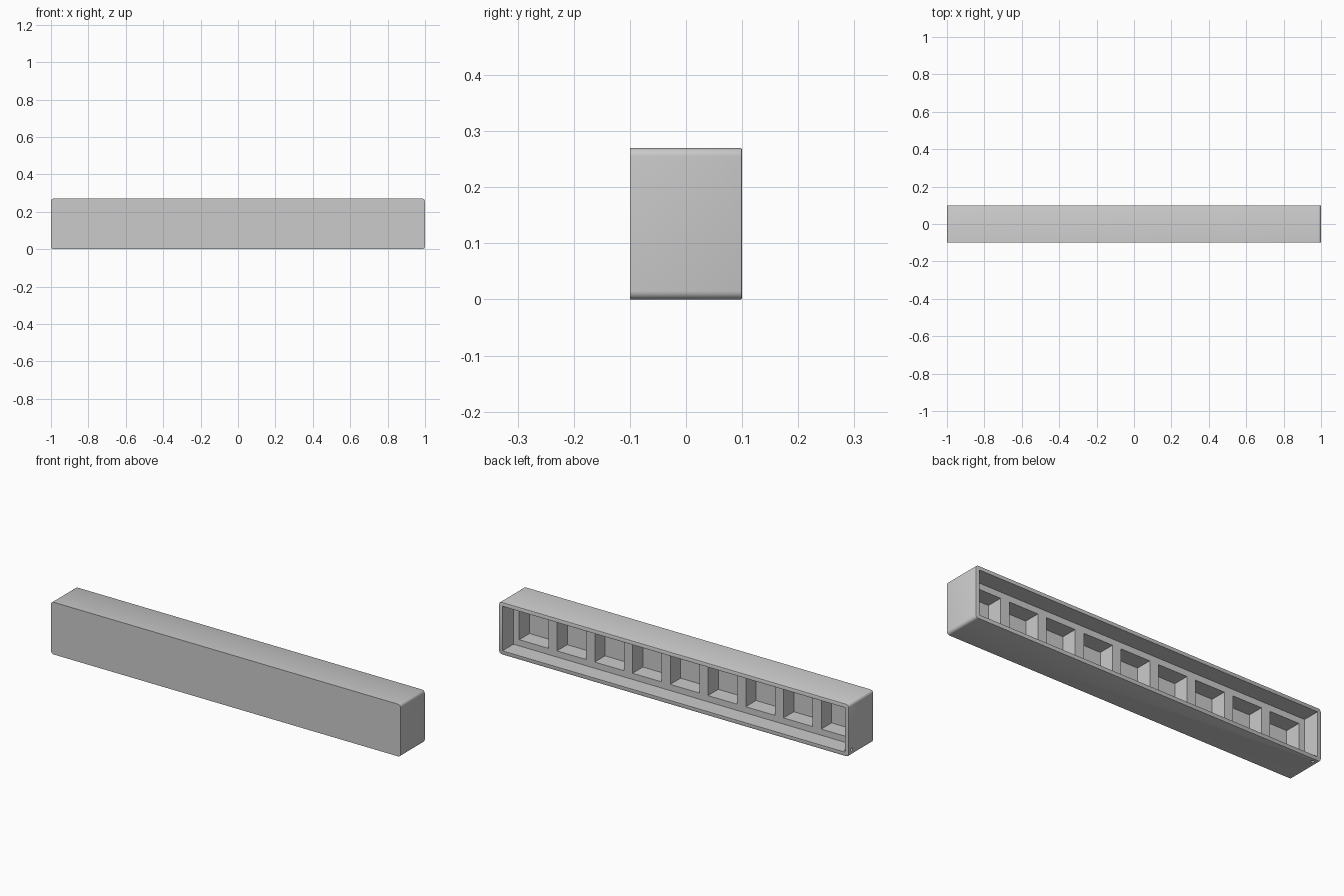
import bpy, bmesh, math
from mathutils import Matrix

if "Cube" in bpy.data.objects:
    bpy.data.objects.remove(bpy.data.objects["Cube"], do_unlink=True)

LENGTH, DEPTH, HEIGHT = 2.0, 0.2, 0.27
WALL, RADIUS, LIP = 0.02, 0.015, 0.003
PITCH, POCKET, COUNT = 0.216, 0.166, 9
MID_Y, POCKET_Y = 0.01, -0.074

grey = bpy.data.materials.new("light grey")
grey.use_nodes = True
color = (0.6, 0.6, 0.6, 1)
grey.diffuse_color = color
grey.node_tree.nodes["Principled BSDF"].inputs["Base Color"].default_value = color


def make_object(name, bm):
    mesh = bpy.data.meshes.new(name)
    bmesh.ops.recalc_face_normals(bm, faces=bm.faces)
    bm.to_mesh(mesh)
    bm.free()
    obj = bpy.data.objects.new(name, mesh)
    bpy.context.collection.objects.link(obj)
    mesh.materials.append(grey)
    return obj


def add_box(bm, x, y, z):
    """Box from (low, high) pairs; returns its vertices."""
    size = Matrix.Diagonal((x[1] - x[0], y[1] - y[0], z[1] - z[0], 1))
    place = Matrix.Translation((sum(x) / 2, sum(y) / 2, sum(z) / 2))
    return bmesh.ops.create_cube(bm, size=1, matrix=place @ size)["verts"]


def cut(target, cutter):
    mod = target.modifiers.new(cutter.name, "BOOLEAN")
    mod.operation, mod.solver, mod.object = "DIFFERENCE", "EXACT", cutter
    cutter.hide_render = True
    cutter.hide_set(True)


# Long housing with rounded lengthwise corners and a fine lip at the back
bm = bmesh.new()
add_box(bm, (-LENGTH / 2, LENGTH / 2), (-DEPTH / 2, DEPTH / 2), (0, HEIGHT))
corners = [e for e in bm.edges if abs(e.verts[0].co.y - e.verts[1].co.y) > 0.1]
bmesh.ops.bevel(bm, geom=corners, offset=RADIUS, segments=6, profile=0.5, affect="EDGES")
rim = [e for e in bm.edges if all(v.co.y > DEPTH / 2 - 0.001 for v in e.verts)]
bmesh.ops.bevel(bm, geom=rim, offset=LIP, segments=2, profile=0.5, affect="EDGES")
housing = make_object("housing", bm)

# Shared open tray behind the pockets
bm = bmesh.new()
add_box(bm, (-LENGTH / 2 + WALL, LENGTH / 2 - WALL), (MID_Y, DEPTH), (WALL, HEIGHT - WALL))
cut(housing, make_object("tray_cutter", bm))

# Row of square pockets
bm = bmesh.new()
for i in range(COUNT):
    x = (i - (COUNT - 1) / 2) * PITCH
    add_box(bm, (x - POCKET / 2, x + POCKET / 2), (POCKET_Y, MID_Y + 0.02),
            ((HEIGHT - POCKET) / 2, (HEIGHT + POCKET) / 2))
cut(housing, make_object("pocket_cutter", bm))

# Small cable holes through the end wall and the floor
for name, spot, turn in (("end_hole_cutter", (-0.99, 0.075, 0.03), math.pi / 2),
                         ("floor_hole_cutter", (-0.97, 0.078, 0.01), 0)):
    bm = bmesh.new()
    bmesh.ops.create_cone(bm, cap_ends=True, segments=16, radius1=0.008, radius2=0.008, depth=0.04,
                          matrix=Matrix.Translation(spot) @ Matrix.Rotation(turn, 4, "Y"))
    cut(housing, make_object(name, bm))

# Bake the cuts and shade the rounded corners smoothly
bpy.context.view_layer.objects.active = housing
housing.select_set(True)
for mod in list(housing.modifiers):
    cutter = mod.object
    bpy.ops.object.modifier_apply(modifier=mod.name)
    bpy.data.objects.remove(cutter, do_unlink=True)
bpy.ops.object.shade_smooth_by_angle(angle=math.radians(35))
